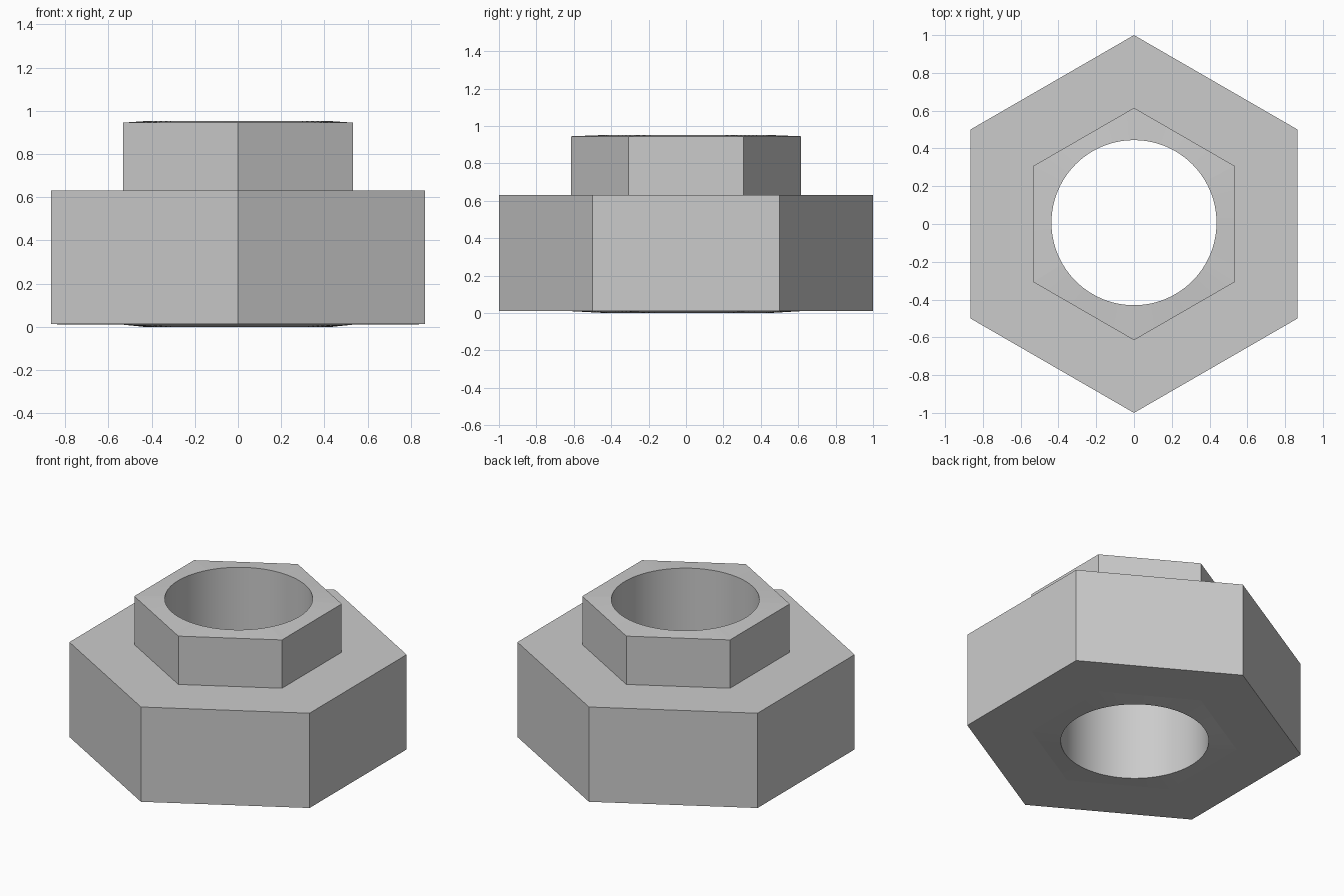
import bpy
import bmesh
from math import cos, sin, pi, radians

SIDES = 6
SEGMENTS = 96          # divisible by six, so the corners land on vertices

cube = bpy.data.objects.get("Cube")
if cube:
    bpy.data.objects.remove(cube, do_unlink=True)


def make_material(name, colour):
    mat = bpy.data.materials.new(name)
    mat.use_nodes = True
    mat.diffuse_color = colour
    mat.node_tree.nodes["Principled BSDF"].inputs["Base Color"].default_value = colour
    return mat


def hexagon(angle, radius):
    """Distance to the edge of a hexagon with corners on the y axis."""
    sector = 2 * pi / SIDES
    local = (angle - pi / 2) % sector - sector / 2
    return radius * cos(sector / 2) / cos(local)


def circle(angle, radius):
    return radius


def add_ring(bm, outline, radius, z, y_offset=0.0):
    ring = []
    for i in range(SEGMENTS):
        a = 2 * pi * i / SEGMENTS + pi / 2
        r = outline(a, radius)
        ring.append(bm.verts.new((r * cos(a), r * sin(a) + y_offset, z)))
    return ring


bm = bmesh.new()
rings = [
    add_ring(bm, circle, 0.437, 0.952, 0.007),   # bore, top rim
    add_ring(bm, hexagon, 0.615, 0.945),         # collar top edge
    add_ring(bm, hexagon, 0.615, 0.63),          # collar base
    add_ring(bm, hexagon, 1.0, 0.63),            # body top edge
    add_ring(bm, hexagon, 1.0, 0.012),           # body bottom edge
    add_ring(bm, hexagon, 0.615, 0.01),          # raised bottom seat
    add_ring(bm, circle, 0.437, 0.0, 0.007),     # bore, bottom rim
]

# Loft the rings into a closed solid; only the bore wall is smooth
for k, upper in enumerate(rings):
    lower = rings[(k + 1) % len(rings)]
    for i in range(SEGMENTS):
        j = (i + 1) % SEGMENTS
        face = bm.faces.new((upper[i], lower[i], lower[j], upper[j]))
        face.smooth = k == len(rings) - 1

bmesh.ops.recalc_face_normals(bm, faces=bm.faces[:])
mesh = bpy.data.meshes.new("stepped_hex_nut")
bm.to_mesh(mesh)
bm.free()

mesh.materials.append(make_material("plain grey", (0.6, 0.6, 0.6, 1.0)))
nut = bpy.data.objects.new("stepped_hex_nut", mesh)
bpy.context.collection.objects.link(nut)
